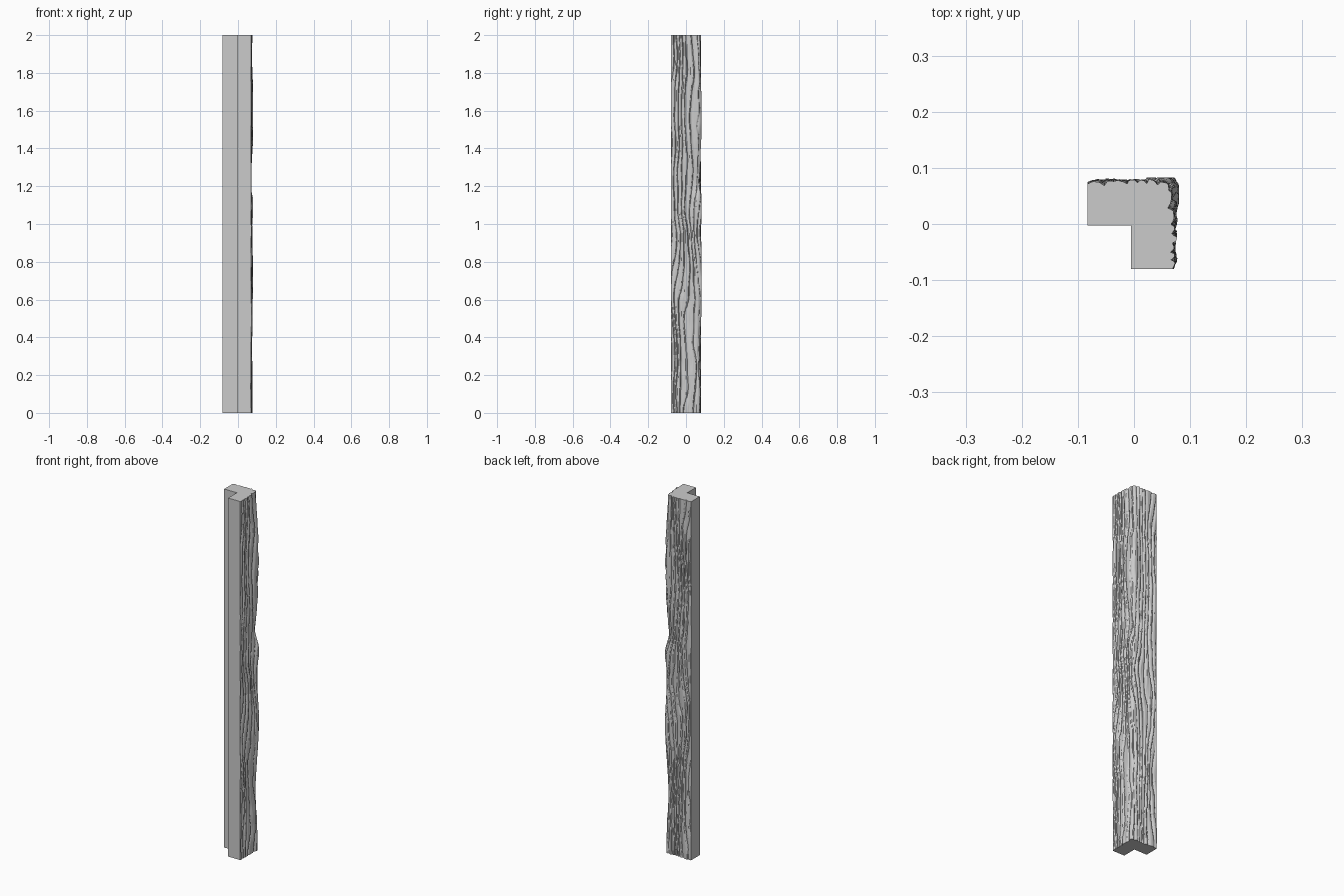
import bpy, bmesh, math
from mathutils import Vector, noise

if "Cube" in bpy.data.objects:
    bpy.data.objects.remove(bpy.data.objects["Cube"], do_unlink=True)

HEIGHT, ROWS, COLS = 2.0, 280, 110
LO, HI = -0.083, 0.08            # outer limits on the x side
X_FACE, Y_FACE, RADIUS = 0.069, 0.073, 0.016
FRONT = -0.08
INNER = [(LO, -0.003), (-0.005, -0.003), (-0.005, FRONT)]

side = Y_FACE - RADIUS - FRONT
arc = RADIUS * math.pi / 2
back = X_FACE - RADIUS - LO
LENGTH = side + arc + back


def base_point(s):
    """Point and outward normal on the rounded outer corner path."""
    if s < side:
        return Vector((X_FACE, FRONT + s)), Vector((1, 0))
    if s < side + arc:
        a = (s - side) / RADIUS
        n = Vector((math.cos(a), math.sin(a)))
        return Vector((X_FACE - RADIUS, Y_FACE - RADIUS)) + n * RADIUS, n
    return Vector((X_FACE - RADIUS - (s - side - arc), Y_FACE)), Vector((0, 1))


def wobble(a, b, c=0.0):
    return noise.noise(Vector((a, b, c)))


def bump(z, centre, width):
    return math.exp(-((z - centre) / width) ** 2)


def bark(s, z):
    """Long wandering plates separated by sharp cracks."""
    u = s * 44 + 1.7 * wobble(s * 9, z * 2.3) + 0.35 * wobble(s * 20, z * 8, 4)
    k = math.floor(u)
    t = u - k
    crown = min(1, t / 0.4, (1 - t) / 0.16) ** 0.6
    plate = 0.009 + 0.006 * wobble(k * 3.7, z * 2.6, 9)
    d = -0.006 + plate * crown
    d += 0.006 * wobble(s * 12, z * 3, 2) + 0.0018 * wobble(s * 130, z * 14, 6)
    # swellings and a waist along the outer corner
    corner = bump(s, side + arc / 2, 0.035)
    swell = (0.014 * bump(z, 1.56, 0.17) + 0.01 * bump(z, 1.1, 0.07)
             + 0.013 * bump(z, 0.72, 0.2) - 0.01 * bump(z, 1.22, 0.06)
             - 0.004 * bump(z, 0.3, 0.15))
    d += corner * swell
    edge = min(1, s / 0.012, (LENGTH - s) / 0.012)
    return d * (0.25 + 0.75 * edge)


# Lofted corner post: plain L on the inside, bark on the outside
bm = bmesh.new()
rings = []
for r in range(ROWS + 1):
    z = HEIGHT * r / ROWS
    ring = [bm.verts.new((x, y, z)) for x, y in INNER]
    for c in range(COLS + 1):
        s = LENGTH * c / COLS
        p, n = base_point(s)
        p = p + n * bark(s, z)
        ring.append(bm.verts.new((min(p.x, HI), min(p.y, -LO), z)))
    rings.append(ring)

count = len(rings[0])
for low, high in zip(rings, rings[1:]):
    for i in range(count):
        j = (i + 1) % count
        bm.faces.new((low[i], low[j], high[j], high[i]))
bm.faces.new(rings[-1])
bm.faces.new(rings[0][::-1])
bmesh.ops.recalc_face_normals(bm, faces=bm.faces)

mesh = bpy.data.meshes.new("bark_corner_post")
bm.to_mesh(mesh)
bm.free()
post = bpy.data.objects.new("bark_corner_post", mesh)
bpy.context.collection.objects.link(post)

# Single plain grey finish
grey = bpy.data.materials.new("plain_grey")
grey.use_nodes = True
colour = (0.6, 0.6, 0.6, 1)
grey.diffuse_color = colour
grey.node_tree.nodes["Principled BSDF"].inputs["Base Color"].default_value = colour
mesh.materials.append(grey)

bpy.ops.object.select_all(action="DESELECT")
post.select_set(True)
bpy.context.view_layer.objects.active = post
bpy.ops.object.shade_smooth_by_angle(angle=math.radians(35))
